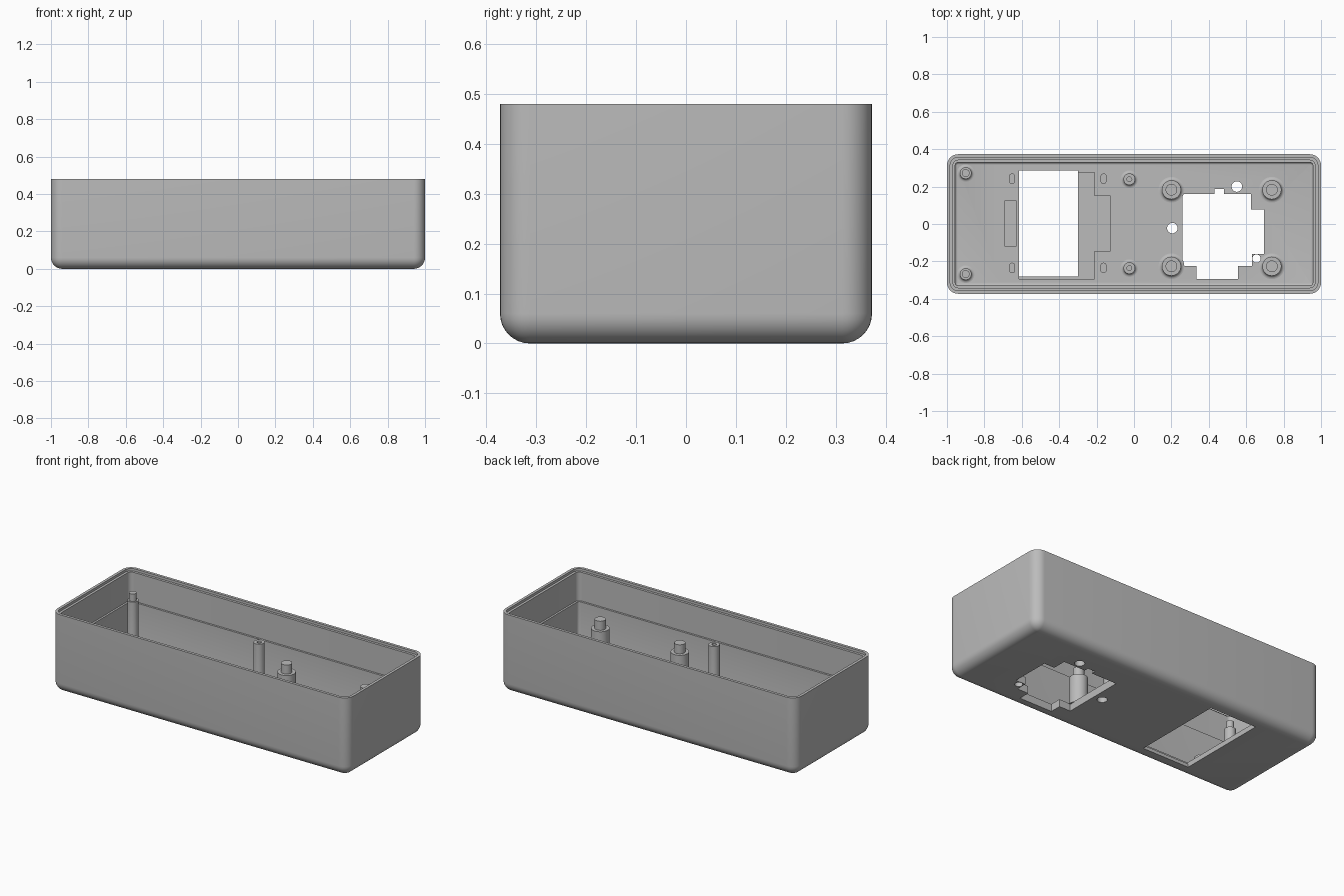
import bpy, bmesh
from math import sin, cos, pi

cube = bpy.data.objects.get("Cube")
if cube:
    bpy.data.objects.remove(cube, do_unlink=True)

grey = bpy.data.materials.new("plain grey plastic")
grey.use_nodes = True
grey.diffuse_color = (0.5, 0.5, 0.5, 1)
grey.node_tree.nodes["Principled BSDF"].inputs["Base Color"].default_value = (0.5, 0.5, 0.5, 1)


def make(name, bm, smooth=True):
    bmesh.ops.recalc_face_normals(bm, faces=bm.faces)
    mesh = bpy.data.meshes.new(name)
    bm.to_mesh(mesh)
    bm.free()
    mesh.materials.append(grey)
    obj = bpy.data.objects.new(name, mesh)
    bpy.context.collection.objects.link(obj)
    if smooth:
        shade(obj)
    return obj


def select(obj):
    bpy.ops.object.select_all(action='DESELECT')
    obj.select_set(True)
    bpy.context.view_layer.objects.active = obj


def shade(obj):
    select(obj)
    bpy.ops.object.shade_smooth_by_angle(angle=pi / 6)


def loft(bm, rings, close=False):
    """Skin equal-length point rings and cap both ends."""
    loops = [[bm.verts.new(p) for p in ring] for ring in rings]
    for a, b in zip(loops, loops[1:]):
        for i in range(len(a)):
            j = (i + 1) % len(a)
            bm.faces.new((a[i], a[j], b[j], b[i]))
    bm.faces.new(loops[0])
    bm.faces.new(loops[-1])


def rounded_rect(hx, hy, r, z, cx=0, cy=0, seg=8):
    pts = []
    for k, (sx, sy) in enumerate(((1, 1), (-1, 1), (-1, -1), (1, -1))):
        for i in range(seg + 1):
            a = (k + i / seg) * pi / 2
            pts.append((cx + sx * (hx - r) + r * cos(a), cy + sy * (hy - r) + r * sin(a), z))
    return pts


def prism(name, outline, z0, z1):
    bm = bmesh.new()
    loft(bm, [[(x, y, z) for x, y in outline] for z in (z0, z1)])
    return make(name, bm, False)


def rect(x0, x1, y0, y1):
    return [(x0, y0), (x1, y0), (x1, y1), (x0, y1)]


def circle(x, y, r, n=32):
    return [(x + r * cos(2 * pi * i / n), y + r * sin(2 * pi * i / n)) for i in range(n)]


def cut(obj, cutter):
    cutter.hide_render = True
    select(obj)
    mod = obj.modifiers.new("cut", 'BOOLEAN')
    mod.operation = 'DIFFERENCE'
    mod.solver = 'EXACT'
    mod.object = cutter
    bpy.ops.object.modifier_apply(modifier=mod.name)
    bpy.data.objects.remove(cutter, do_unlink=True)


# Tray shell: rounded underside, stepped rim, ledge inside the wall, floor
HX, HY, R, H, FLOOR = 1.0, 0.373, 0.06, 0.48, 0.045
steps = []
for i in range(9):
    a = i / 8 * pi / 2
    steps.append((R * (1 - sin(a)), R * (1 - cos(a))))
steps += [(0, H), (0.017, H), (0.017, H - 0.015), (0.032, H - 0.015), (0.032, 0.29),
          (0.044, 0.29)]
for i in range(5):
    a = i / 4 * pi / 2
    steps.append((0.044 + 0.012 * (1 - cos(a)), FLOOR + 0.012 * (1 - sin(a))))
bm = bmesh.new()
loft(bm, [rounded_rect(HX - d, HY - d, max(R - d, 0.002), z) for d, z in steps])
shell = make("tray_shell", bm, False)

# Display seat: stepped pocket, side reliefs and window
cut(shell, prism("seat_cut", rect(-0.715, -0.105, -0.31, 0.315), 0.038, 0.1))
cut(shell, prism("board_cut", rect(-0.7, -0.12, -0.295, 0.3), 0.03, 0.1))
glass = [(-0.615, -0.294), (-0.21, -0.294), (-0.21, -0.145), (-0.125, -0.145),
         (-0.125, 0.15), (-0.21, 0.15), (-0.21, 0.275), (-0.615, 0.275)]
cut(shell, prism("glass_cut", glass, 0.02, 0.1))
cut(shell, prism("relief_cut", rect(-0.69, -0.63, -0.12, 0.125), 0.02, 0.1))
cut(shell, prism("window_cut", rect(-0.615, -0.3, -0.28, 0.285), -0.1, 0.1))

# Connector opening and small round holes through the floor
socket = [(0.26, 0.16), (0.43, 0.16), (0.43, 0.187), (0.48, 0.187), (0.48, 0.16),
          (0.625, 0.16), (0.625, 0.077), (0.695, 0.077), (0.695, -0.16), (0.63, -0.16),
          (0.63, -0.225), (0.555, -0.225), (0.555, -0.293), (0.335, -0.293),
          (0.335, -0.225), (0.26, -0.225)]
cut(shell, prism("socket_cut", socket, -0.1, 0.1))
for x, y, r in ((0.55, 0.2, 0.028), (0.205, -0.022, 0.028), (0.655, -0.185, 0.022)):
    cut(shell, prism("hole_cut", circle(x, y, r), -0.1, 0.1))
shade(shell)


def post(name, x, y, r, flare, profile):
    """Turned post with a flared foot."""
    foot = []
    for i in range(6):
        a = i / 5 * pi / 2
        foot.append((r + flare * (1 - sin(a)), FLOOR + flare * (1 - cos(a))))
    bm = bmesh.new()
    rings = [(r + flare, FLOOR - 0.004)] + foot + profile
    loft(bm, [[(px, py, z) for px, py in circle(x, y, rad)] for rad, z in rings])
    return make(name, bm)


# Posts: tall pins by the end wall, screw posts, and wide board supports
for y, side in ((0.272, "back"), (-0.268, "front")):
    post("end_pin_" + side, -0.9, y, 0.031, 0.016,
         [(0.031, 0.335), (0.021, 0.335), (0.021, 0.38)])
    post("screw_post_" + side, -0.025, y * 0.88, 0.031, 0.016,
         [(0.031, 0.325), (0.013, 0.325), (0.013, 0.2)])
for x in (0.2, 0.737):
    for y, side in ((0.183, "back"), (-0.226, "front")):
        post("board_support_" + side, x, y, 0.051, 0.018,
             [(0.051, 0.225), (0.031, 0.225), (0.031, 0.28)])

# Oval locating pegs in the display seat
for x in (-0.652, -0.163):
    for y in (0.242, -0.235):
        bm = bmesh.new()
        loft(bm, [rounded_rect(0.016, 0.028, 0.0155, z, x, y) for z in (0.025, 0.06)])
        make("seat_peg", bm)
